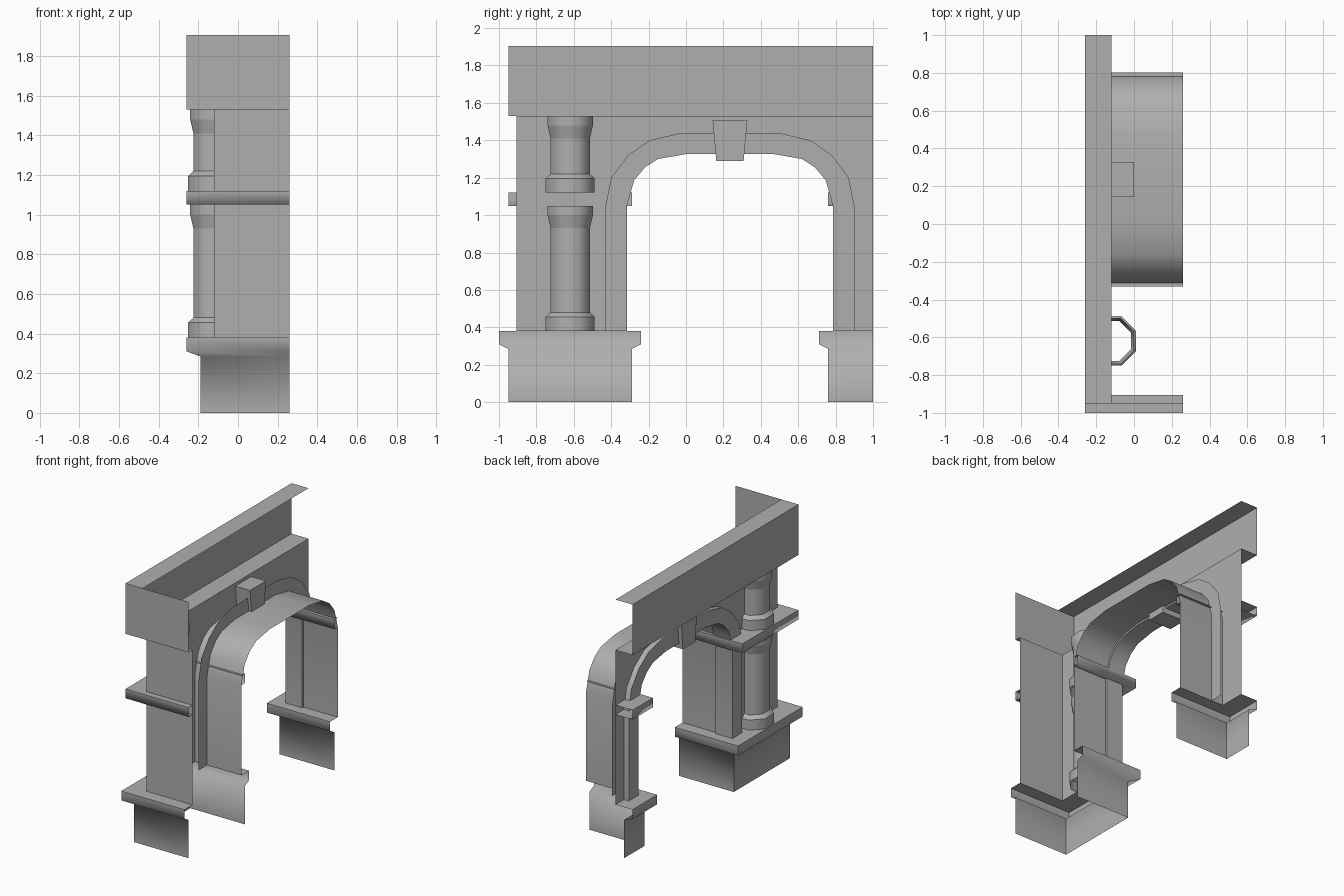
import bpy, bmesh, math

if "Cube" in bpy.data.objects:
    bpy.data.objects.remove(bpy.data.objects["Cube"])

BACK = 0.26      # open rear edge of the half-gate
WALL = -0.12     # wall plane
END = 1.0        # open end in y
CY = 0.235       # centre line of the arch

stone_mat = bpy.data.materials.new("grey_stone")
stone_mat.diffuse_color = (0.43, 0.43, 0.43, 1)
stone_mat.use_nodes = True
stone_mat.node_tree.nodes["Principled BSDF"].inputs["Base Color"].default_value = stone_mat.diffuse_color


def loft(name, sections, closed=False, smooth=30, soft=(), hard=(), caps=False):
    """Skin quads between rows of points; soft / hard: heights of smooth / sharp edges."""
    bm = bmesh.new()
    rows = [[bm.verts.new(p) for p in s] for s in sections]
    for a, b in zip(rows, rows[1:]):
        n = len(a)
        for i in range(n if closed else n - 1):
            j = (i + 1) % n
            bm.faces.new((a[i], a[j], b[j], b[i]))
    if caps:
        bm.faces.new(rows[0])
        bm.faces.new(rows[-1])
    bmesh.ops.remove_doubles(bm, verts=bm.verts, dist=1e-5)
    bmesh.ops.recalc_face_normals(bm, faces=bm.faces)
    me = bpy.data.meshes.new(name)
    bm.to_mesh(me)
    bm.free()
    me.materials.append(stone_mat)
    ob = bpy.data.objects.new(name, me)
    bpy.context.collection.objects.link(ob)
    bpy.ops.object.select_all(action='DESELECT')
    ob.select_set(True)
    bpy.context.view_layer.objects.active = ob
    if smooth:
        bpy.ops.object.shade_smooth_by_angle(angle=math.radians(smooth))
    for e in me.edges:
        z0, z1 = (me.vertices[v].co.z for v in e.vertices)
        if abs(z0 - z1) < 1e-5:
            if any(abs(z0 - h) < 1e-4 for h in soft):
                e.use_edge_sharp = False
            if any(abs(z0 - h) < 1e-4 for h in hard):
                e.use_edge_sharp = True
    return ob


def pier_band(name, levels, soft):
    """Band around the left pier (U plan) and the cut right pier (L plan)."""
    left = [[(BACK, a, z), (x, a, z), (x, b, z), (BACK, b, z)]
            for z, x, a, b in levels]
    right = [[(BACK, 2 * CY - b, z), (x, 2 * CY - b, z), (x, END, z)]
             for z, x, a, b in levels]
    loft("left_" + name, left, soft=soft)
    loft("right_" + name, right, soft=soft)


def arch(half):
    """Full arch line in y, z from a half profile, with legs to the plinth."""
    pts = [(half[0][0], 0.38)] + half
    return [(CY - d, z) for d, z in pts] + [(CY + d, z) for d, z in reversed(pts)]


# Plinths and impost bands: z, front x, outer y, inner y
pier_band("plinth", [(0, -.19, -.95, -.29), (.285, -.19, -.95, -.29),
                     (.31, -.26, -1, -.24), (.38, -.26, -1, -.24),
                     (.38, WALL, -.905, -.331)], soft=(.285, .31))
pier_band("impost", [(1.05, WALL, -.905, -.331), (1.05, -.26, -.95, -.29),
                     (1.12, -.26, -.95, -.29), (1.12, WALL, -.905, -.331)],
          soft=(1.05,))

# Arch lines
outer = arch([(.665, 1.05), (.635, 1.2), (.545, 1.32), (.43, 1.40), (.26, 1.44)])
inner = arch([(.55, 1.05), (.513, 1.185), (.455, 1.255), (.385, 1.30), (.23, 1.327)])
tunnel = arch([(.566, 1.05), (.528, 1.19), (.468, 1.265), (.393, 1.312), (.232, 1.34)])

# Wall with arched opening, and the pier's outer side
edge = [(-.905, .38)] + tunnel + [(END, .38)]
loft("wall", [[(WALL, y, z) for y, z in edge], [(WALL, y, 1.53) for y, z in edge]])
loft("wall_side", [[(WALL, -.905, z), (BACK, -.905, z)] for z in (.38, 1.53)])

# Tunnel lining and raised arch moulding
loft("arch_lining", [[(x, y, z) for y, z in tunnel] for x in (WALL, BACK)])
loft("arch_moulding", [[(x, y, z) for y, z in line] for x, line in
                       ((WALL, outer), (-.16, outer), (-.16, inner),
                        (-.022, inner), (-.022, outer))])

# Keystone
stone = [(CY - .073, 1.29), (CY + .073, 1.29), (CY + .093, 1.505), (CY - .093, 1.505)]
loft("keystone", [[(x, y, z) for y, z in stone] for x in (-.19, 0)],
     closed=True, smooth=0, caps=True)

# Entablature: ledge, front, side return and narrow top
loft("entablature", [[(BACK, a, z), (x, a, z), (x, END, z)] for z, x, a in
                     ((1.53, WALL, -.905), (1.53, -.26, -.95), (1.905, -.26, -.95))])
loft("entablature_top", [[(x, -.95, 1.905), (x, END, 1.905)] for x in (-.26, WALL)])


# Eight-sided open columns set half into the wall
def column(name, profile):
    rings = []
    for apothem, z in profile:
        r = apothem / math.cos(math.pi / 8)
        rings.append([(WALL + r * math.cos((k + .5) * math.pi / 4),
                       -.619 + r * math.sin((k + .5) * math.pi / 4), z)
                      for k in range(8)])
    loft(name, rings, closed=True, smooth=50, hard=[z for _, z in profile])


column("lower_column", [(.131, .38), (.131, .455), (.105, .48), (.105, .93),
                        (.121, 1.0), (.121, 1.05)])
column("upper_column", [(.131, 1.12), (.131, 1.195), (.105, 1.22), (.105, 1.41),
                        (.121, 1.48), (.121, 1.53)])
